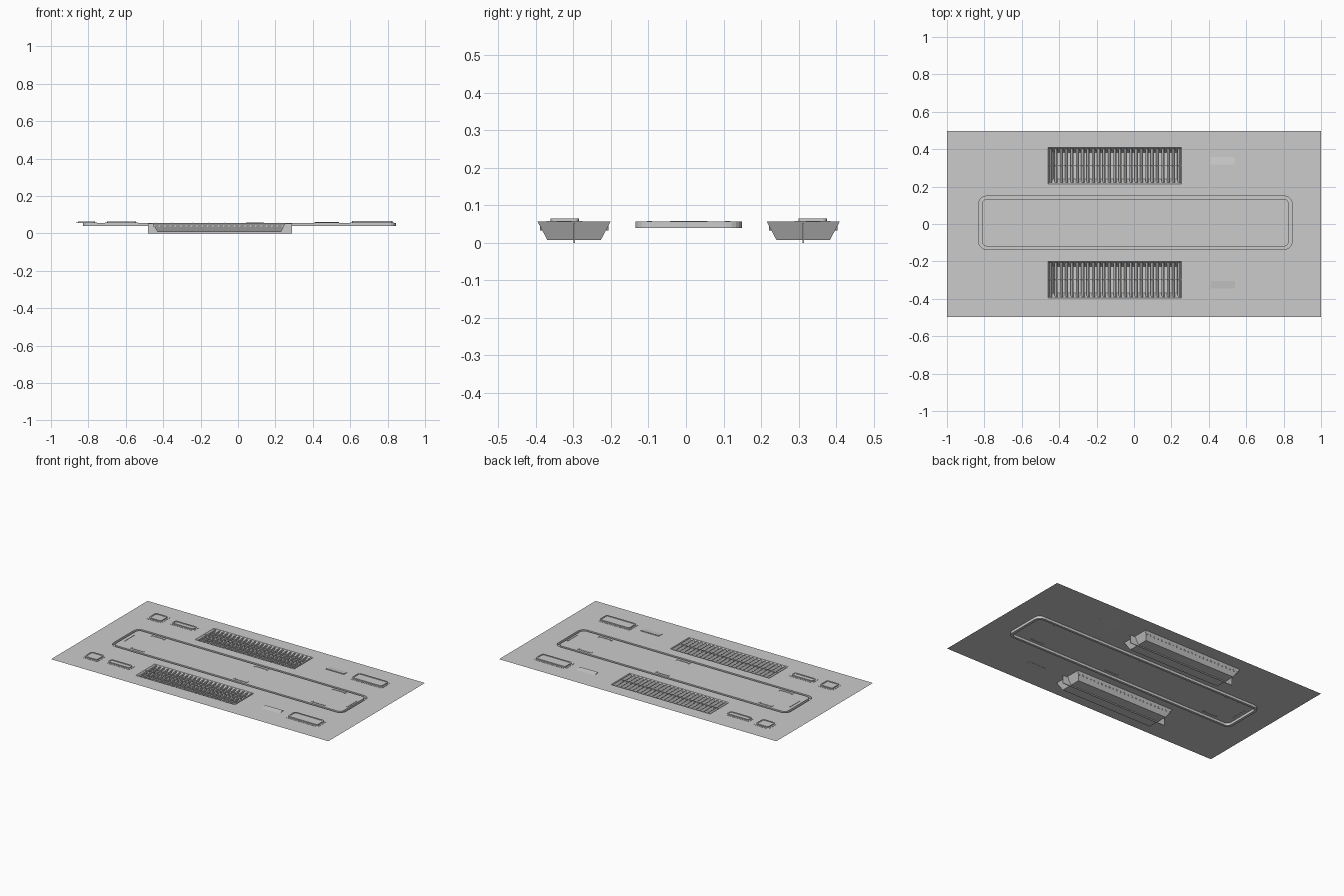
import bpy, bmesh, math
from mathutils import Matrix

cube = bpy.data.objects.get("Cube")
if cube:
    bpy.data.objects.remove(cube, do_unlink=True)

grey = bpy.data.materials.new("panel grey")
grey.use_nodes = True
COLOR = (0.6, 0.6, 0.6, 1)
grey.diffuse_color = COLOR
grey.node_tree.nodes["Principled BSDF"].inputs["Base Color"].default_value = COLOR

SHEET = 0.056      # height of the sheet
MID = 0.007        # y of the mirror line of the fittings


def finish(name, bm, upward=False):
    if upward:
        for f in bm.faces:
            f.normal_update()
            if f.normal.z < 0:
                f.normal_flip()
    mesh = bpy.data.meshes.new(name)
    bm.to_mesh(mesh)
    bm.free()
    mesh.materials.append(grey)
    obj = bpy.data.objects.new(name, mesh)
    bpy.context.collection.objects.link(obj)
    return obj


def loop(x0, x1, y0, y1, r=0.0, steps=5):
    """Rounded rectangle, counter-clockwise."""
    if r == 0:
        return [(x0, y0), (x1, y0), (x1, y1), (x0, y1)]
    pts = []
    for cx, cy, start in ((x1 - r, y1 - r, 0), (x0 + r, y1 - r, 90),
                          (x0 + r, y0 + r, 180), (x1 - r, y0 + r, 270)):
        for i in range(steps + 1):
            a = math.radians(start + 90 * i / steps)
            pts.append((cx + r * math.cos(a), cy + r * math.sin(a)))
    return pts


def flat(name, loops, z=SHEET):
    """Flat sheet bounded by the first loop, with the others as holes."""
    bm = bmesh.new()
    edges = []
    for pts in loops:
        vs = [bm.verts.new((x, y, z)) for x, y in pts]
        edges += [bm.edges.new((a, b)) for a, b in zip(vs, vs[1:] + vs[:1])]
    bmesh.ops.triangle_fill(bm, edges=edges, use_beauty=True, use_dissolve=False)
    return finish(name, bm, True)


def loft(name, rings, cap=False):
    """Skin a stack of (loop, z) rings."""
    bm = bmesh.new()
    rows = [[bm.verts.new((x, y, z)) for x, y in pts] for pts, z in rings]
    for low, high in zip(rows, rows[1:]):
        for i in range(len(low)):
            j = (i + 1) % len(low)
            bm.faces.new((low[i], low[j], high[j], high[i]))
    if cap:
        bm.faces.new(rows[-1])
    return finish(name, bm)


def add_box(bm, x, y, z, sx, sy, sz, tilt=0):
    m = (Matrix.Translation((x, y, z)) @ Matrix.Rotation(tilt, 4, 'Y')
         @ Matrix.Diagonal((sx, sy, sz, 1)))
    bmesh.ops.create_cube(bm, size=1, matrix=m)


# Main sheet, with openings for the groove and the two vents
VX0, VX1, VY, VH = -0.46, 0.255, 0.305, 0.097
outer = loop(-0.83, 0.845, MID - 0.142, MID + 0.142, 0.04)
inner = loop(-0.813, 0.828, MID - 0.127, MID + 0.127, 0.028)
vents = [loop(VX0, VX1, MID + s * VY - VH, MID + s * VY + VH) for s in (-1, 1)]
flat("sheet", [loop(-1, 1, -0.497, 0.497), outer] + vents)

# Long centre hatch surrounded by a sunken channel
flat("centre_hatch", [inner])
loft("hatch_channel", [(inner, SHEET), (inner, 0.04), (outer, 0.04), (outer, SHEET)])

# Low clips around the hatch
bm = bmesh.new()
for x in (-0.655, 0.09, 0.65):
    for s in (-1, 1):
        add_box(bm, x, MID + s * 0.108, SHEET, 0.095, 0.006, 0.005)
        for e in (-1, 1):
            add_box(bm, x + e * 0.045, MID + s * 0.104, SHEET, 0.006, 0.014, 0.005)
for x, length in ((-0.79, 0.1), (0.815, 0.1)):
    add_box(bm, x, MID, SHEET, 0.006, length, 0.005)
finish("hatch_clips", bm)

for s, side in ((-1, "front"), (1, "back")):
    cy = MID + s * VY

    # Vent trough with sloping walls under the sheet
    loft(side + "_vent_trough", [
        (loop(VX0 + 0.03, VX1 - 0.025, cy - VH + 0.026, cy + VH - 0.026), 0.007),
        (loop(VX0, VX1, cy - VH, cy + VH), SHEET)])
    flat(side + "_vent_floor",
         [loop(VX0 + 0.03, VX1 - 0.025, cy - VH + 0.026, cy + VH - 0.026)], 0.007)

    # Lengthwise baffle
    bm = bmesh.new()
    add_box(bm, -0.095, cy, 0.026, 0.77, 0.004, 0.052)
    finish(side + "_vent_baffle", bm)

    # Row of tilted slats
    bm = bmesh.new()
    count = 25
    pitch = (VX1 - VX0) / count
    for i in range(count):
        x = VX0 + (i + 0.5) * pitch
        add_box(bm, x, cy, 0.045, 0.006, 2 * VH - 0.012, 0.024, math.radians(28))
    finish(side + "_vent_slats", bm)

    # Raised lids on thin base lips
    for name, x0, x1, y, half, top in (("square_lid", -0.855, -0.765, 0.33, 0.038, 0.064),
                                       ("narrow_lid", -0.7, -0.545, 0.33, 0.02, 0.063),
                                       ("long_lid", 0.61, 0.825, 0.33, 0.038, 0.065)):
        c = MID + s * y
        lip = loop(x0 - 0.01, x1 + 0.01, c - half - 0.01, c + half + 0.01, 0.014)
        body = loop(x0, x1, c - half, c + half, 0.012)
        rim = loop(x0 + 0.008, x1 - 0.008, c - half + 0.008, c + half - 0.008, 0.007)
        loft(side + "_" + name, [(lip, SHEET), (lip, 0.0575), (body, 0.0575),
                                 (body, top), (rim, top), (rim, top - 0.003)], True)

    # Small scoop: raised at the inner edge, sloping down outward
    bm = bmesh.new()
    ya, yb = MID + s * 0.312, MID + s * 0.352
    pts = [(x, y, z) for x in (0.41, 0.54)
           for y, z in ((ya, SHEET - 0.001), (ya, SHEET + 0.005), (yb, SHEET))]
    vs = [bm.verts.new(p) for p in pts]
    for ids in ((0, 1, 2), (3, 5, 4), (0, 3, 4, 1), (1, 4, 5, 2), (2, 5, 3, 0)):
        bm.faces.new([vs[i] for i in ids])
    bmesh.ops.recalc_face_normals(bm, faces=bm.faces[:])
    finish(side + "_scoop", bm)
